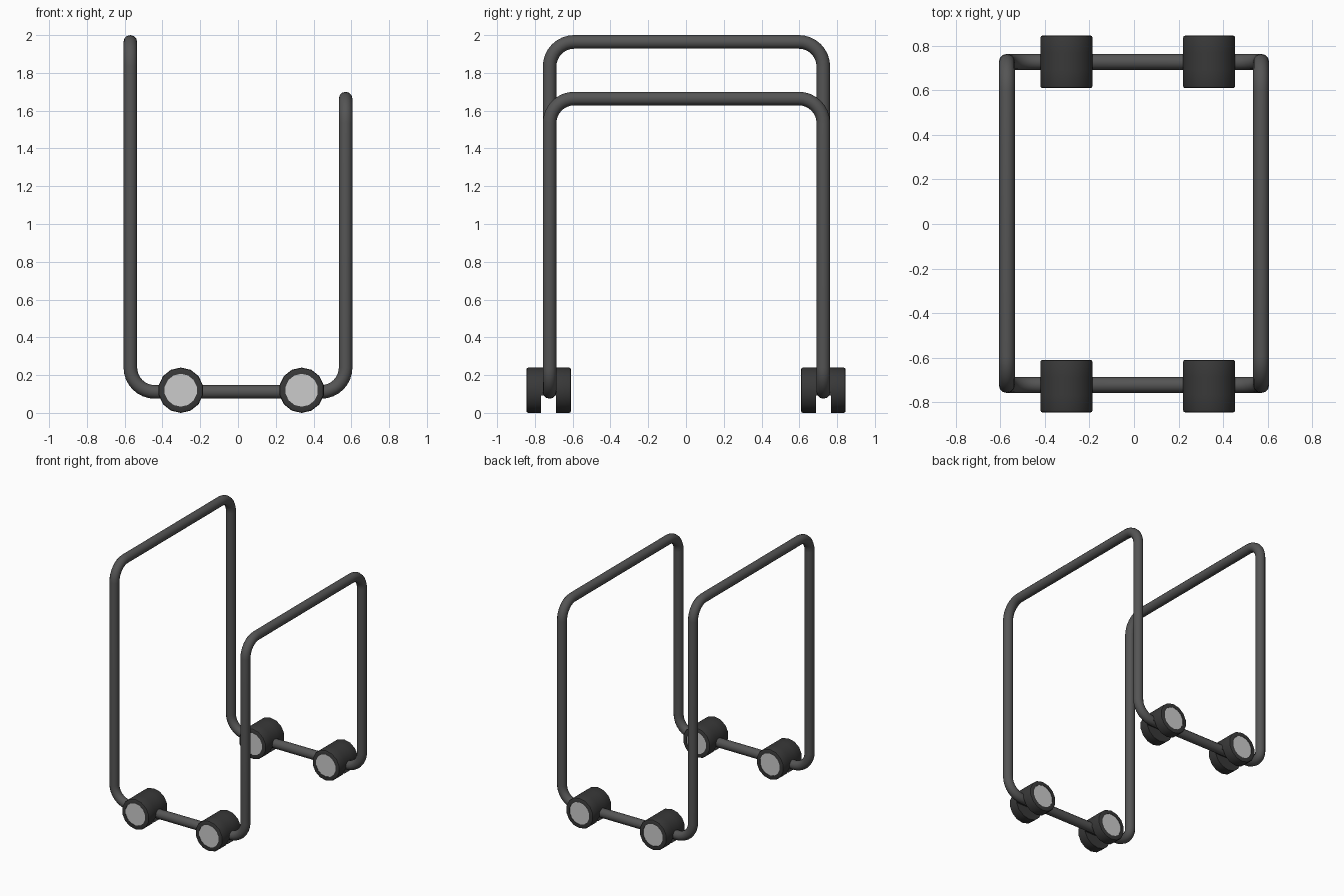
import bpy, bmesh, math
from mathutils import Vector

if "Cube" in bpy.data.objects:
    bpy.data.objects.remove(bpy.data.objects["Cube"])

TUBE_R = 0.036
WHEEL_R, SIDES = 0.12, 14
STEP = 2 * math.pi / SIDES
GAP, HALF_W = 0.04, 0.118


def material(name, v):
    m = bpy.data.materials.new(name)
    m.diffuse_color = (v, v, v, 1)
    m.use_nodes = True
    m.node_tree.nodes["Principled BSDF"].inputs["Base Color"].default_value = m.diffuse_color
    return m


frame_mat = material("dark_metal", 0.09)
wheel_mat = material("rubber", 0.04)


def fillet(points, radius, n=8):
    # round every right-angled corner of a closed path
    out = []
    for i, p in enumerate(points):
        a = (points[i - 1] - p).normalized()
        b = (points[(i + 1) % len(points)] - p).normalized()
        c = p + (a + b) * radius
        for k in range(n + 1):
            t = k / n * math.pi / 2
            out.append(c - b * radius * math.cos(t) - a * radius * math.sin(t))
    return out


def make_object(name, bm, mat=None):
    bmesh.ops.recalc_face_normals(bm, faces=bm.faces)
    me = bpy.data.meshes.new(name)
    bm.to_mesh(me)
    bm.free()
    ob = bpy.data.objects.new(name, me)
    bpy.context.collection.objects.link(ob)
    if mat:
        me.materials.append(mat)
    bpy.ops.object.select_all(action='DESELECT')
    ob.select_set(True)
    bpy.context.view_layer.objects.active = ob
    bpy.ops.object.shade_smooth_by_angle(angle=math.radians(32))
    return ob


def ring(bm, r, y, count=SIDES, start=0.0):
    return [bm.verts.new((r * math.sin(start + i * STEP), y, r * math.cos(start + i * STEP)))
            for i in range(count)]


def bridge(bm, a, b):
    for i in range(len(a)):
        j = (i + 1) % len(a)
        bm.faces.new((a[i], a[j], b[j], b[i]))


# one continuous bent tube: tall hoop, short hoop and two floor rails
X, Y0, Y1, ZB = 0.57, -0.722, 0.727, 0.111
corners = [Vector(p) for p in [
    (-X, Y0, ZB), (-X, Y0, 1.964), (-X, Y1, 1.964), (-X, Y1, ZB),
    (X, Y1, ZB), (X, Y1, 1.664), (X, Y0, 1.664), (X, Y0, ZB)]]
path = fillet(corners, 0.13)
cu = bpy.data.curves.new("tube_frame", 'CURVE')
cu.dimensions = '3D'
cu.bevel_depth = TUBE_R
cu.bevel_resolution = 4
sp = cu.splines.new('POLY')
sp.points.add(len(path) - 1)
for pt, co in zip(sp.points, path):
    pt.co = (*co, 1)
sp.use_cyclic_u = True
sp.use_smooth = True
cu.materials.append(frame_mat)
bpy.context.collection.objects.link(bpy.data.objects.new("tube_frame", cu))


def caster(tag, x, y):
    # twin wheels with recessed outer faces
    bm = bmesh.new()
    for s in (-1, 1):
        prof = [(WHEEL_R, GAP), (WHEEL_R, HALF_W - 0.01), (WHEEL_R - 0.003, HALF_W - 0.003),
                (WHEEL_R - 0.01, HALF_W), (0.087, HALF_W), (0.087, HALF_W - 0.006)]
        rings = [ring(bm, r, s * d) for r, d in prof]
        for a, b in zip(rings, rings[1:]):
            bridge(bm, a, b)
        bm.faces.new(rings[0])
        bm.faces.new(rings[-1])
    parts = [make_object("caster_wheels_" + tag, bm, wheel_mat)]
    # hood over the gap between the wheels
    bm = bmesh.new()
    a, b = [ring(bm, WHEEL_R, d, 9, -4 * STEP) for d in (-GAP, GAP)]
    bridge(bm, a, b)
    bm.faces.new(a)
    bm.faces.new(b)
    parts.append(make_object("caster_hood_" + tag, bm, wheel_mat))
    # pale hub discs
    bm = bmesh.new()
    for s in (-1, 1):
        a, b = ring(bm, 0.087, s * (HALF_W - 0.01)), ring(bm, 0.087, s * (HALF_W - 0.003))
        bridge(bm, a, b)
        bm.faces.new(a)
        bm.faces.new(b)
    parts.append(make_object("hub_discs_" + tag, bm))
    for p in parts:
        p.location = (x, y, WHEEL_R)


for yn, y in (("front", -0.727), ("back", 0.727)):
    for xn, x in (("left", -0.303), ("right", 0.337)):
        caster(yn + "_" + xn, x, y)
